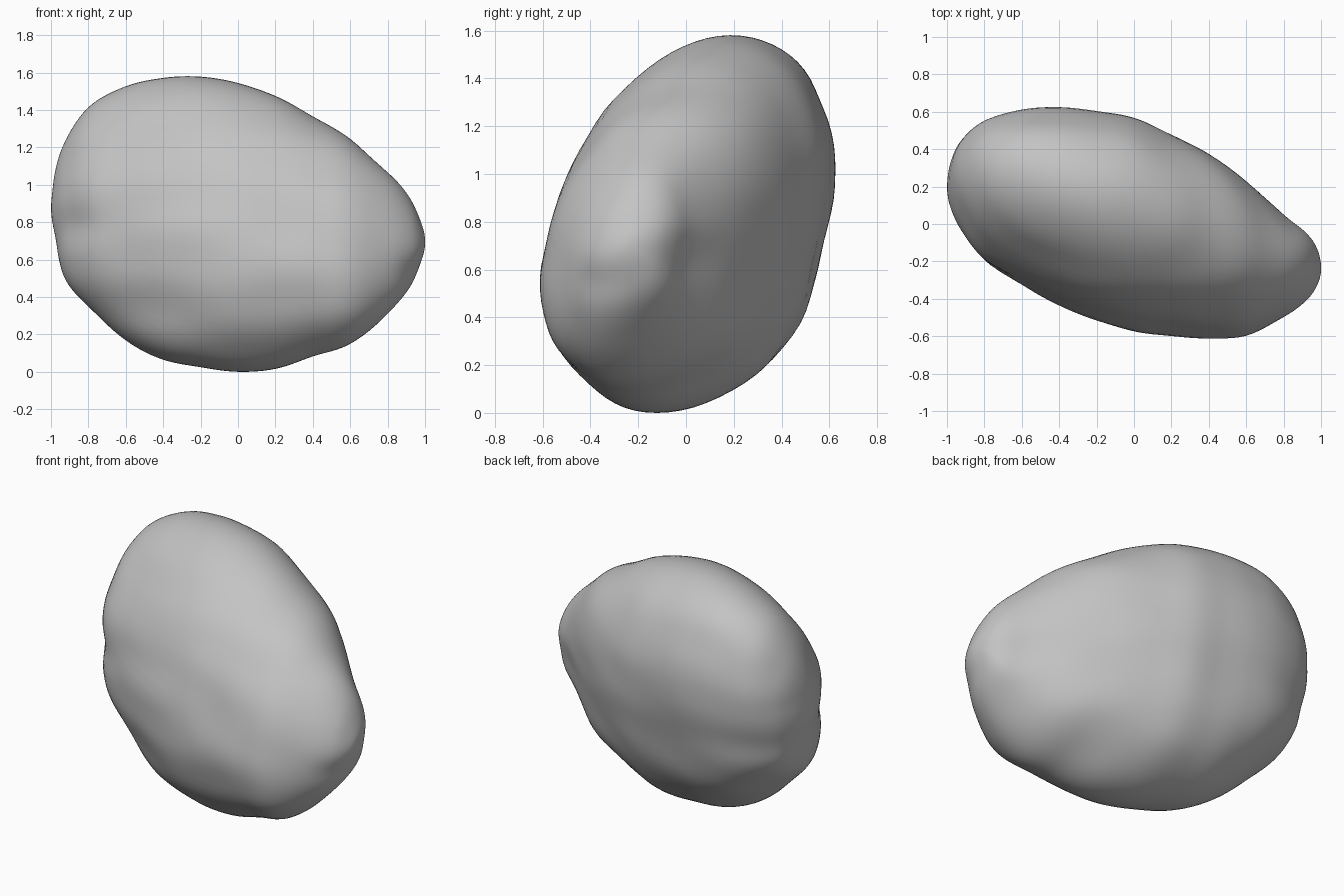
import bpy
import bmesh
import math
from mathutils import Vector, noise

RINGS_PER_STATION = 6
SEGMENTS = 80
LEAN = math.asin(0.25)

# Outline stations along the length: x, y low, y high, z low, z high
STATIONS = [
    (-1, .19, .19, .87, .87),
    (-.98, .07, .33, .68, 1.06),
    (-.92, -.06, .45, .50, 1.23),
    (-.8, -.21, .55, .35, 1.41),
    (-.6, -.33, .61, .17, 1.53),
    (-.4, -.44, .62, .065, 1.575),
    (-.2, -.52, .60, .02, 1.58),
    (0, -.57, .565, 0, 1.55),
    (.2, -.585, .47, .02, 1.48),
    (.4, -.6, .36, .08, 1.365),
    (.6, -.59, .22, .145, 1.245),
    (.8, -.50, .04, .31, 1.07),
    (.92, -.41, -.05, .45, .935),
    (.98, -.32, -.13, .59, .80),
    (1, -.23, -.23, .70, .70),
]

# Soft swellings and hollows: centre, reach per axis, height
BUMPS = [
    ((-.85, -.12, .79), (.28, .3, .1), -.025),
    ((-.75, -.15, 1), (.3, .3, .14), .012),
    ((-.4, -.4, .4), (.25, .3, .2), -.02),
    ((.25, -.58, .45), (.3, .2, .18), .012),
    ((.65, -.5, .38), (.2, .25, .15), .012),
    ((.95, -.38, .54), (.1, .15, .08), -.012),
    ((.38, .22, 1.13), (.35, .25, .22), .04),
]


def mirrored(row):
    """Continue the outline through a rounded tip."""
    x, y_low, y_high, z_low, z_high = row
    return (x, y_high, y_low, z_high, z_low)


def blend(a, b, c, d, t):
    """Smooth curve through b and c, applied to each column."""
    return [
        0.5 * (2 * q + (r - p) * t + (2 * p - 5 * q + 4 * r - s) * t ** 2
               + (3 * q - p - 3 * r + s) * t ** 3)
        for p, q, r, s in zip(a, b, c, d)
    ]


def section_points(row):
    """Leaning oval cross-section with a fuller lower back."""
    x, y_low, y_high, z_low, z_high = row
    half_y, half_z = (y_high - y_low) / 2, (z_high - z_low) / 2
    for i in range(SEGMENTS):
        angle = math.tau * i / SEGMENTS
        height = math.sin(angle + LEAN)
        back = 0.55 + 0.45 * math.cos(angle)
        fullness = 0.14 * half_y * back * math.exp(-((height + 0.75) / 0.35) ** 2)
        yield (x,
               (y_low + y_high) / 2 + half_y * math.cos(angle) + fullness,
               (z_low + z_high) / 2 + half_z * height)


def relief(point):
    """Outward offset of the surface at a point."""
    offset = 0.012 * noise.noise(Vector((point.x * 2, point.y * 2, point.z * 5)))
    for centre, reach, height in BUMPS:
        distance = sum(((p - c) / r) ** 2
                       for p, c, r in zip(point, centre, reach))
        offset += height * math.exp(-distance)
    return offset


def build_boulder():
    bm = bmesh.new()

    # Rings between the two tips
    path = [mirrored(STATIONS[1]), *STATIONS, mirrored(STATIONS[-2])]
    rings = []
    for i in range(len(STATIONS) - 1):
        for step in range(RINGS_PER_STATION):
            if i or step:
                row = blend(*path[i:i + 4], step / RINGS_PER_STATION)
                rings.append([bm.verts.new(p) for p in section_points(row)])

    # Skin and closed tips
    for a, b in zip(rings, rings[1:]):
        for i in range(SEGMENTS):
            j = (i + 1) % SEGMENTS
            bm.faces.new((a[i], a[j], b[j], b[i]))
    for ring, row in ((rings[0], STATIONS[0]), (rings[-1], STATIONS[-1])):
        tip = bm.verts.new((row[0], row[1], row[3]))
        for i in range(SEGMENTS):
            bm.faces.new((ring[i], ring[(i + 1) % SEGMENTS], tip))
    bmesh.ops.recalc_face_normals(bm, faces=bm.faces)

    # Weathered relief
    bm.normal_update()
    moves = [(v, v.normal * relief(v.co)) for v in bm.verts]
    for vert, move in moves:
        vert.co += move

    # Rest on the ground
    ground = min(v.co.z for v in bm.verts)
    bmesh.ops.translate(bm, verts=bm.verts, vec=(0, 0, -ground))

    for face in bm.faces:
        face.smooth = True
    mesh = bpy.data.meshes.new("boulder")
    bm.to_mesh(mesh)
    bm.free()
    boulder = bpy.data.objects.new("boulder", mesh)
    bpy.context.collection.objects.link(boulder)
    return boulder


def make_material(name, colour):
    material = bpy.data.materials.new(name)
    material.use_nodes = True
    material.diffuse_color = colour
    shader = material.node_tree.nodes["Principled BSDF"]
    shader.inputs["Base Color"].default_value = colour
    return material


default_cube = bpy.data.objects.get("Cube")
if default_cube:
    bpy.data.objects.remove(default_cube, do_unlink=True)

rock = build_boulder()
rock.data.materials.append(make_material("stone grey", (0.55, 0.55, 0.55, 1)))
